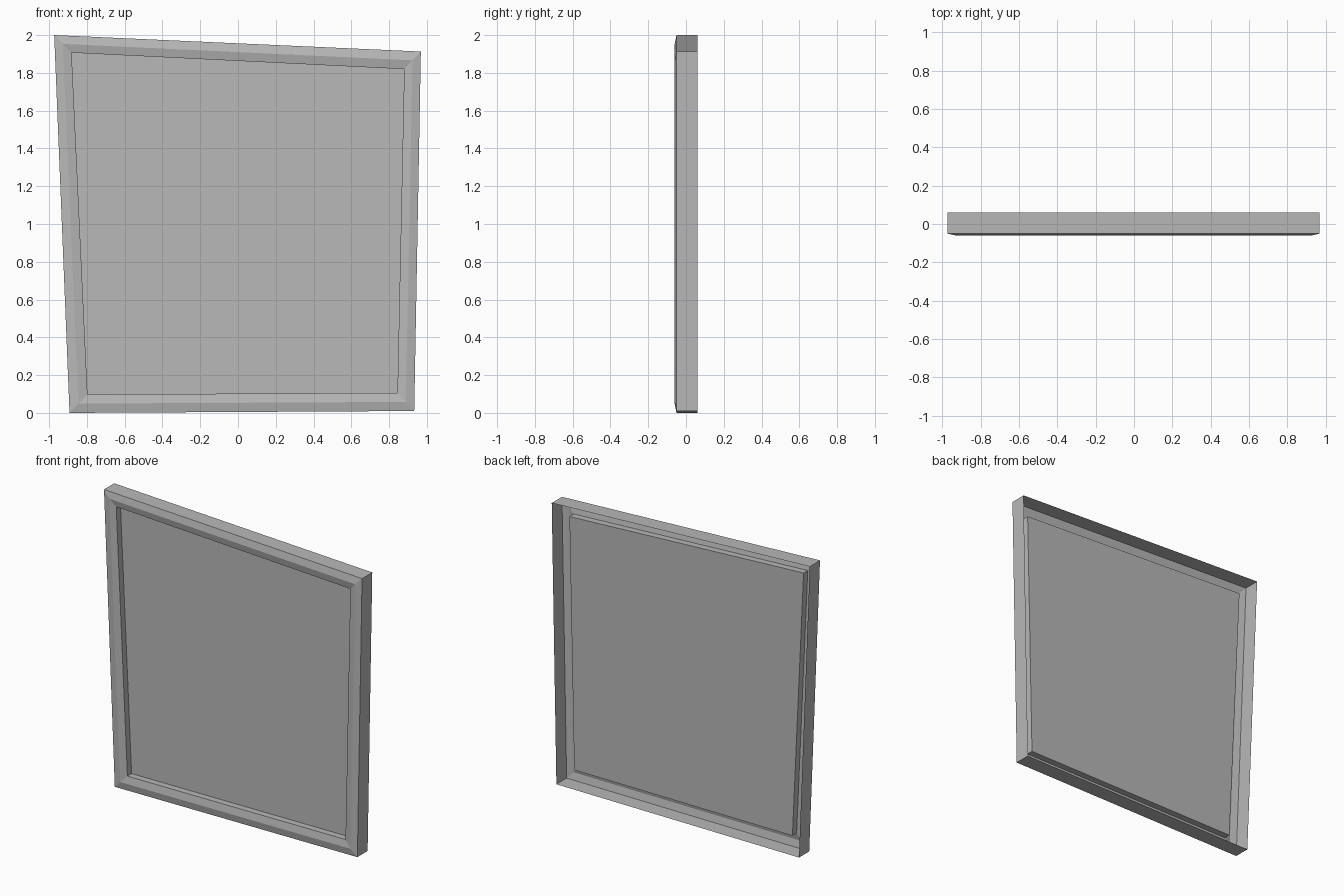
import bpy
import bmesh
from mathutils import Vector

cube = bpy.data.objects.get("Cube")
if cube:
    bpy.data.objects.remove(cube, do_unlink=True)

# One plain grey for everything
grey = bpy.data.materials.new("plain_grey")
grey.use_nodes = True
colour = (0.48, 0.48, 0.48, 1.0)
grey.diffuse_color = colour
grey.node_tree.nodes["Principled BSDF"].inputs["Base Color"].default_value = colour

# Crooked outlines as (x, z): bottom right, bottom left, top left, top right of the model
# are listed anticlockwise as seen from the front
OUTER = [(-0.892, 0.0), (0.933, 0.01), (0.968, 1.913), (-0.973, 2.0)]
INNER = [(-0.797, 0.098), (0.844, 0.106), (0.88, 1.82), (-0.881, 1.907)]

# Moulding section: (share of the way inward, depth y)
SECTION = [(0, 0.06), (0, -0.05), (0.5, -0.06), (1, -0.05), (1, -0.005)]


def add_ring(bm, inward, y):
    """Four corners of the outline, moved inward and set at depth y."""
    corners = [Vector(o).lerp(Vector(i), inward) for o, i in zip(OUTER, INNER)]
    return [bm.verts.new((c.x, y, c.y)) for c in corners]


def finish(name, bm):
    mesh = bpy.data.meshes.new(name)
    bm.to_mesh(mesh)
    bm.free()
    mesh.materials.append(grey)
    obj = bpy.data.objects.new(name, mesh)
    bpy.context.collection.objects.link(obj)
    return obj


# Frame: an open-backed moulding swept round the outline
bm = bmesh.new()
rings = [add_ring(bm, t, y) for t, y in SECTION]
for a, b in zip(rings, rings[1:]):
    for i in range(4):
        j = (i + 1) % 4
        bm.faces.new((a[i], a[j], b[j], b[i]))
finish("frame", bm)

# Panel: flat sheet closing the recess
bm = bmesh.new()
bm.faces.new(add_ring(bm, *SECTION[-1]))
finish("panel", bm)
